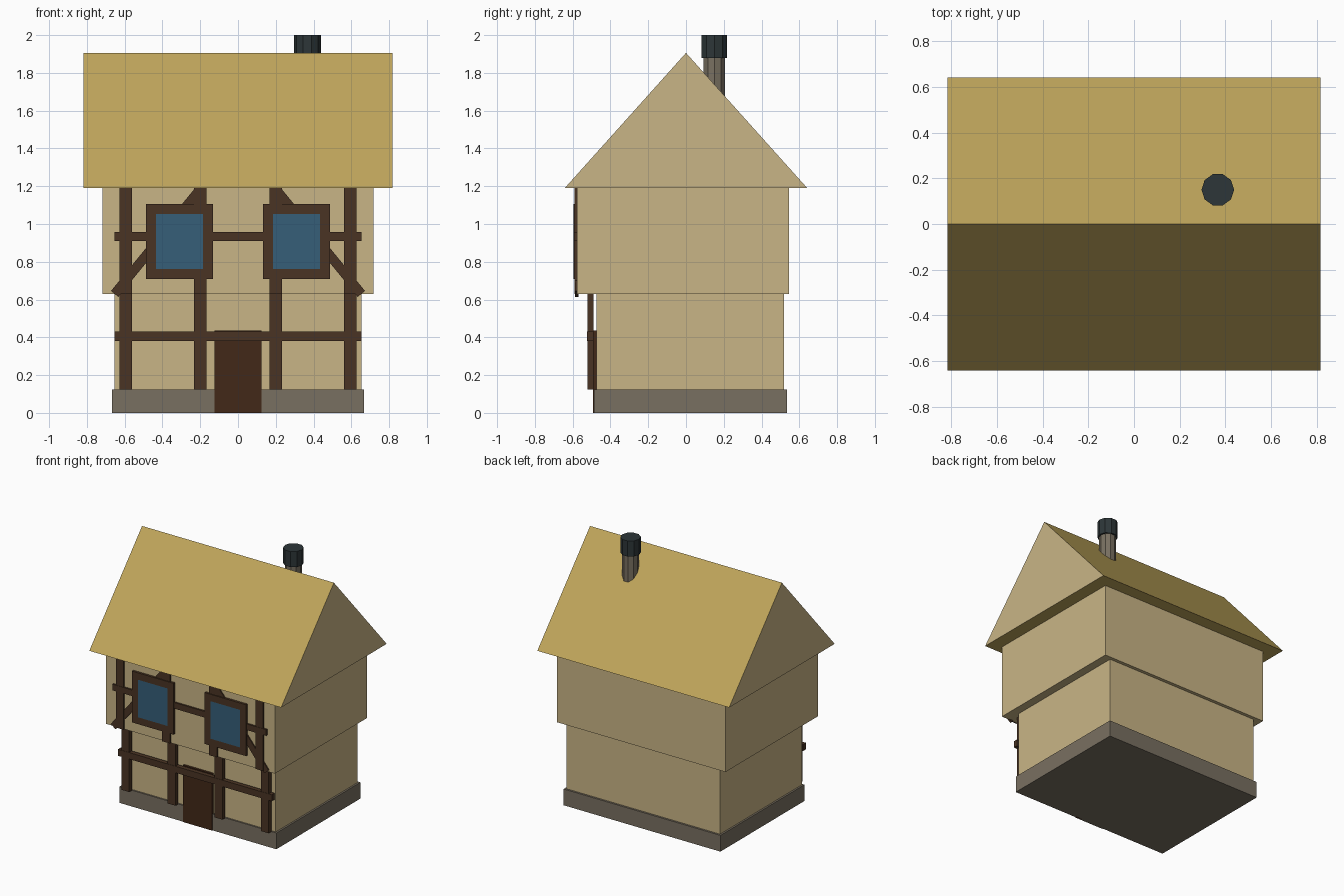
import bpy, bmesh, math
from mathutils import Matrix, Vector

if "Cube" in bpy.data.objects:
    bpy.data.objects.remove(bpy.data.objects["Cube"], do_unlink=True)


def material(name, *rgb):
    linear = [((c / 255 + 0.055) / 1.055) ** 2.4 for c in rgb] + [1]
    mat = bpy.data.materials.new(name)
    mat.use_nodes = True
    mat.diffuse_color = linear
    mat.node_tree.nodes["Principled BSDF"].inputs["Base Color"].default_value = linear
    return mat


thatch = material("thatch", 191, 165, 91)
plaster = material("plaster", 201, 181, 134)
stone = material("stone", 121, 112, 97)
timber = material("timber", 74, 52, 36)
door_wood = material("door wood", 66, 40, 24)
glass = material("window glass", 54, 95, 121)
iron = material("iron", 45, 54, 56)


def finish(name, bm, *mats):
    bmesh.ops.recalc_face_normals(bm, faces=bm.faces)
    mesh = bpy.data.meshes.new(name)
    bm.to_mesh(mesh)
    bm.free()
    for mat in mats:
        mesh.materials.append(mat)
    obj = bpy.data.objects.new(name, mesh)
    bpy.context.collection.objects.link(obj)
    return obj


def box_mesh(x, y, z):
    """Box from (low, high) ranges."""
    bm = bmesh.new()
    bmesh.ops.create_cube(bm, size=1)
    for v in bm.verts:
        for i, (low, high) in enumerate((x, y, z)):
            v.co[i] = high if v.co[i] > 0 else low
    return bm


def box(name, x, y, z, mat):
    return finish(name, box_mesh(x, y, z), mat)


def cylinder(name, radius, low, high, mat):
    bm = bmesh.new()
    bmesh.ops.create_cone(bm, cap_ends=True, segments=10, radius1=radius, radius2=radius,
                          depth=high - low, matrix=Matrix.Rotation(math.pi / 2, 4, "Z"))
    # Corners point along x
    turn = 0 if any(abs(v.co.y) < 1e-4 for v in bm.verts) else math.pi / 10
    bmesh.ops.rotate(bm, verts=bm.verts, matrix=Matrix.Rotation(turn, 3, "Z"))
    bmesh.ops.translate(bm, verts=bm.verts, vec=(0.367, 0.15, (low + high) / 2))
    return finish(name, bm, mat)


# Stacked body: plinth, ground floor, jettied upper floor
box("stone_plinth", (-0.668, 0.668), (-0.487, 0.535), (0, 0.125), stone)
box("lower_walls", (-0.654, 0.654), (-0.475, 0.52), (0.125, 0.63), plaster)
box("upper_walls", (-0.718, 0.718), (-0.578, 0.545), (0.63, 1.19), plaster)

# Roof prism with plaster gables
bm = bmesh.new()
profile = [(-0.642, 1.19), (0.642, 1.19), (0, 1.906)]
gable = bm.faces.new([bm.verts.new((-0.817, y, z)) for y, z in profile])
result = bmesh.ops.extrude_face_region(bm, geom=[gable], use_keep_orig=True)
bmesh.ops.translate(bm, vec=(1.634, 0, 0),
                    verts=[g for g in result["geom"] if isinstance(g, bmesh.types.BMVert)])
bm.normal_update()
for f in bm.faces:
    f.material_index = 1 if abs(f.normal.x) > 0.9 else 0
finish("roof", bm, thatch, plaster)

# Chimney
cylinder("chimney_pipe", 0.059, 1.5, 1.89, stone)
cylinder("chimney_cap", 0.0715, 1.88, 2.0, iron)

# Door
box("door", (-0.125, 0.125), (-0.492, -0.47), (0, 0.437), door_wood)

# Horizontal rails
box("lower_rail", (-0.655, 0.655), (-0.524, -0.49), (0.38, 0.43), timber)
box("upper_rail", (-0.655, 0.655), (-0.592, -0.57), (0.91, 0.957), timber)

for side, s in (("left", 1), ("right", -1)):
    # Posts on both floors
    for place, cx in (("inner", 0.2), ("outer", 0.594)):
        xs = (s * cx - 0.033, s * cx + 0.033)
        box(f"{side}_{place}_lower_post", xs, (-0.522, -0.49), (0.125, 0.63), timber)
        box(f"{side}_{place}_upper_post", xs, (-0.59, -0.57), (0.63, 1.19), timber)

    # Diagonal brace running behind the window
    foot, head = Vector((s * 0.653, 0, 0.63)), Vector((s * 0.2, 0, 1.184))
    span = head - foot
    bm = box_mesh((-0.025, 0.025), (-0.587, -0.57), (0, span.length))
    bmesh.ops.rotate(bm, verts=bm.verts,
                     matrix=Matrix.Rotation(math.atan2(span.x, span.z), 3, "Y"))
    bmesh.ops.translate(bm, verts=bm.verts, vec=foot)
    finish(f"{side}_brace", bm, timber)

    # Window: frame with inset pane
    cx = s * 0.309
    bm = box_mesh((cx - 0.177, cx + 0.177), (-0.596, -0.57), (0.71, 1.105))
    bm.normal_update()
    front = min(bm.faces, key=lambda f: f.calc_center_median().y)
    bmesh.ops.inset_region(bm, faces=[front], thickness=0.075)
    front.material_index = 1
    finish(f"{side}_window", bm, timber, glass)
